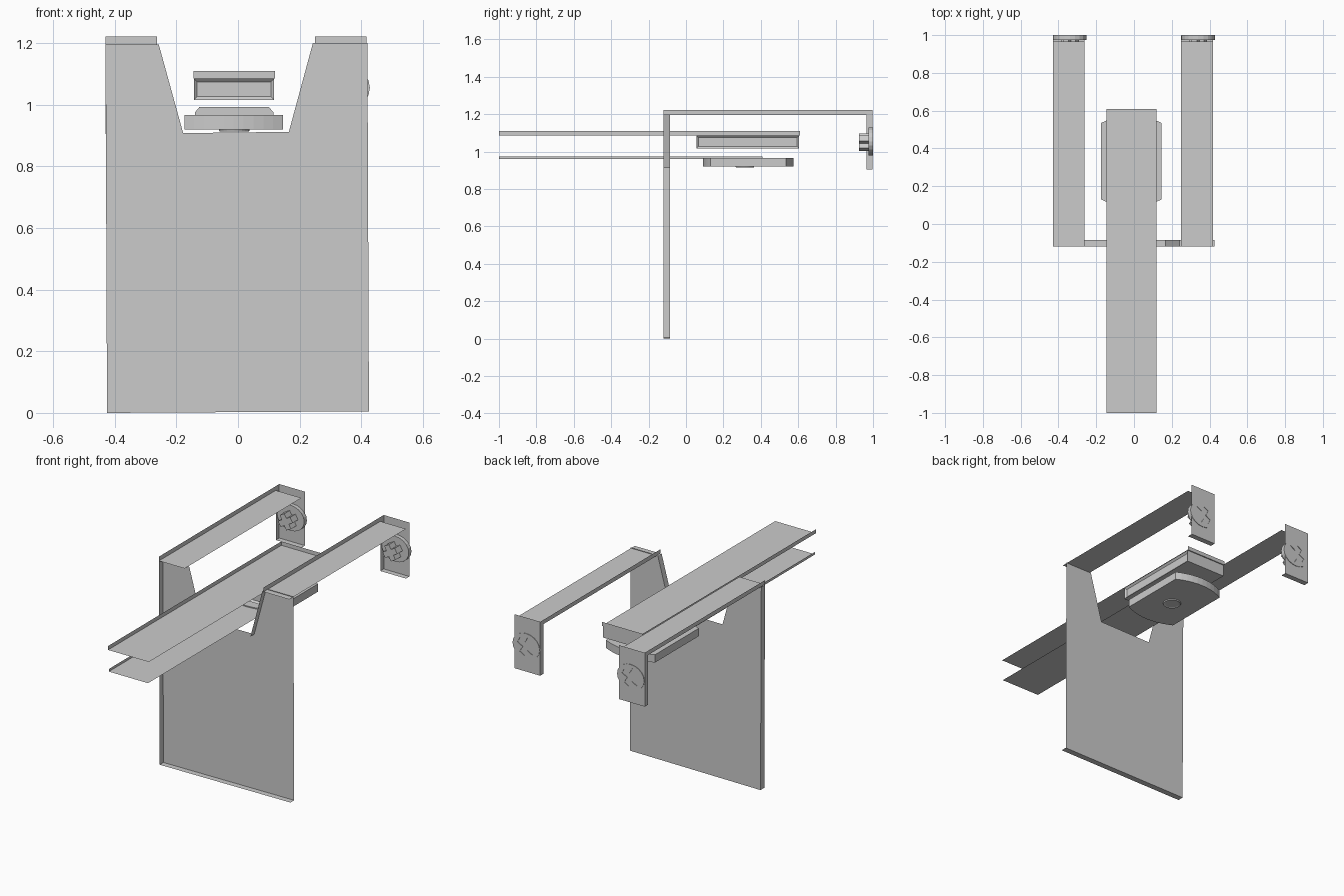
import bpy, bmesh, math
from mathutils import Matrix

if "Cube" in bpy.data.objects:
    bpy.data.objects.remove(bpy.data.objects["Cube"])


def prism(name, pts, axis, lo, hi, open_shell=False, taper=None):
    """Extrude a 2D profile along an axis; optionally leave the -y, +x and +z sides open."""
    def place(p, d):
        return {'x': (d, p[0], p[1]), 'y': (p[0], d, p[1]), 'z': (p[0], p[1], d)}[axis]
    bm = bmesh.new()
    a = [bm.verts.new(place(p, lo)) for p in pts]
    b = [bm.verts.new(place(p, hi)) for p in pts]
    n = len(pts)
    bm.faces.new(a)
    bm.faces.new(b)
    for i in range(n):
        j = (i + 1) % n
        bm.faces.new((a[i], a[j], b[j], b[i]))
    bmesh.ops.recalc_face_normals(bm, faces=bm.faces)
    if open_shell:
        bm.normal_update()
        gone = [f for f in bm.faces
                if f.normal.x > 0.5 or f.normal.y < -0.5 or f.normal.z > 0.5]
        bmesh.ops.delete(bm, geom=gone, context='FACES')
    me = bpy.data.meshes.new(name)
    bm.to_mesh(me)
    bm.free()
    ob = bpy.data.objects.new(name, me)
    bpy.context.collection.objects.link(ob)
    return ob


def rect(u0, u1, v0, v1):
    return [(u0, v0), (u1, v0), (u1, v1), (u0, v1)]


def cross(cx, cz, reach, half, angle):
    """Twelve-point cross outline in the xz plane."""
    pts = []
    for k in range(4):
        t = angle + k * math.pi / 2
        c, s = math.cos(t), math.sin(t)
        for u, v in ((half, -half), (reach, -half), (reach, half)):
            pts.append((cx + u * c - v * s, cz + u * s + v * c))
    return pts


# Notched upright plate (thin open shell)
prism("upright_plate",
      [(-0.425, 0), (0.425, 0.005), (0.42, 1.2), (0.243, 1.2), (0.165, 0.912),
       (-0.178, 0.908), (-0.257, 1.195), (-0.43, 1.195)],
      'y', -0.12, -0.085, True)

# Two arms with hanging end tabs, each with a cross-head screw
arm = [(-0.12, 1.222), (-0.12, 1.197), (0.965, 1.197), (0.965, 0.905),
       (0.997, 0.905), (0.997, 1.222)]
for side, x0, x1, cx in (("left", -0.43, -0.263, -0.34), ("right", 0.25, 0.417, 0.34)):
    prism(side + "_arm", arm, 'x', x0, x1, True)

    disc = [(cx + 0.088 * math.cos(k * math.pi / 10), 1.055 + 0.075 * math.sin(k * math.pi / 10))
            for k in range(20)]
    head = prism(side + "_screw_head", disc, 'y', 0.975, 1.0)
    cutter = prism(side + "_recess_cutter", cross(cx, 1.055, 0.055, 0.017, 0.5), 'y', 0.99, 1.05)
    cutter.hide_render = True
    cutter.hide_set(True)
    mod = head.modifiers.new("recess", 'BOOLEAN')
    mod.operation = 'DIFFERENCE'
    mod.solver = 'EXACT'
    mod.object = cutter
    prism(side + "_screw_core", cross(cx, 1.05, 0.045, 0.017, 0.5), 'y', 0.925, 0.976)

# Upper and lower long rails (shallow trays)
prism("upper_rail", rect(-0.145, 0.12, 1.086, 1.109), 'y', -1.0, 0.61, True)
prism("lower_rail", [(-0.14, 0.96), (0.115, 0.96), (0.115, 0.975), (0.1, 0.993), (-0.125, 0.993),
                     (-0.14, 0.975)], 'y', -1.0, 0.41, True)

# Block under the upper rail with recessed front and right panels
block = prism("upper_block", rect(-0.143, 0.117, 1.016, 1.085), 'y', 0.055, 0.605)
bm = bmesh.new()
bm.from_mesh(block.data)
bm.normal_update()
panels = [f for f in bm.faces if f.normal.y < -0.5 or f.normal.x > 0.5]
bmesh.ops.inset_individual(bm, faces=panels, thickness=0.015, depth=-0.01)
bm.to_mesh(block.data)
bm.free()

# Lower block with bowed ends
cx, hw = -0.014, 0.16
bow = [(cx + hw * t / 5, 0.04 * (1 - (t / 5) ** 2)) for t in range(-5, 6)]
outline = [(x, 0.535 + b) for x, b in bow] + [(x, 0.13 - b) for x, b in reversed(bow)]
prism("lower_block", outline, 'z', 0.92, 0.966)

# Round boss with a dished face under the lower block
bm = bmesh.new()
bmesh.ops.create_cone(bm, cap_ends=True, segments=24, radius1=0.048, radius2=0.052, depth=0.012,
                      matrix=Matrix.Translation((-0.012, 0.315, 0.92)))
bm.normal_update()
low = [f for f in bm.faces if f.normal.z < -0.9]
bmesh.ops.inset_individual(bm, faces=low, thickness=0.01, depth=-0.003)
me = bpy.data.meshes.new("bottom_boss")
bm.to_mesh(me)
bm.free()
bpy.context.collection.objects.link(bpy.data.objects.new("bottom_boss", me))
